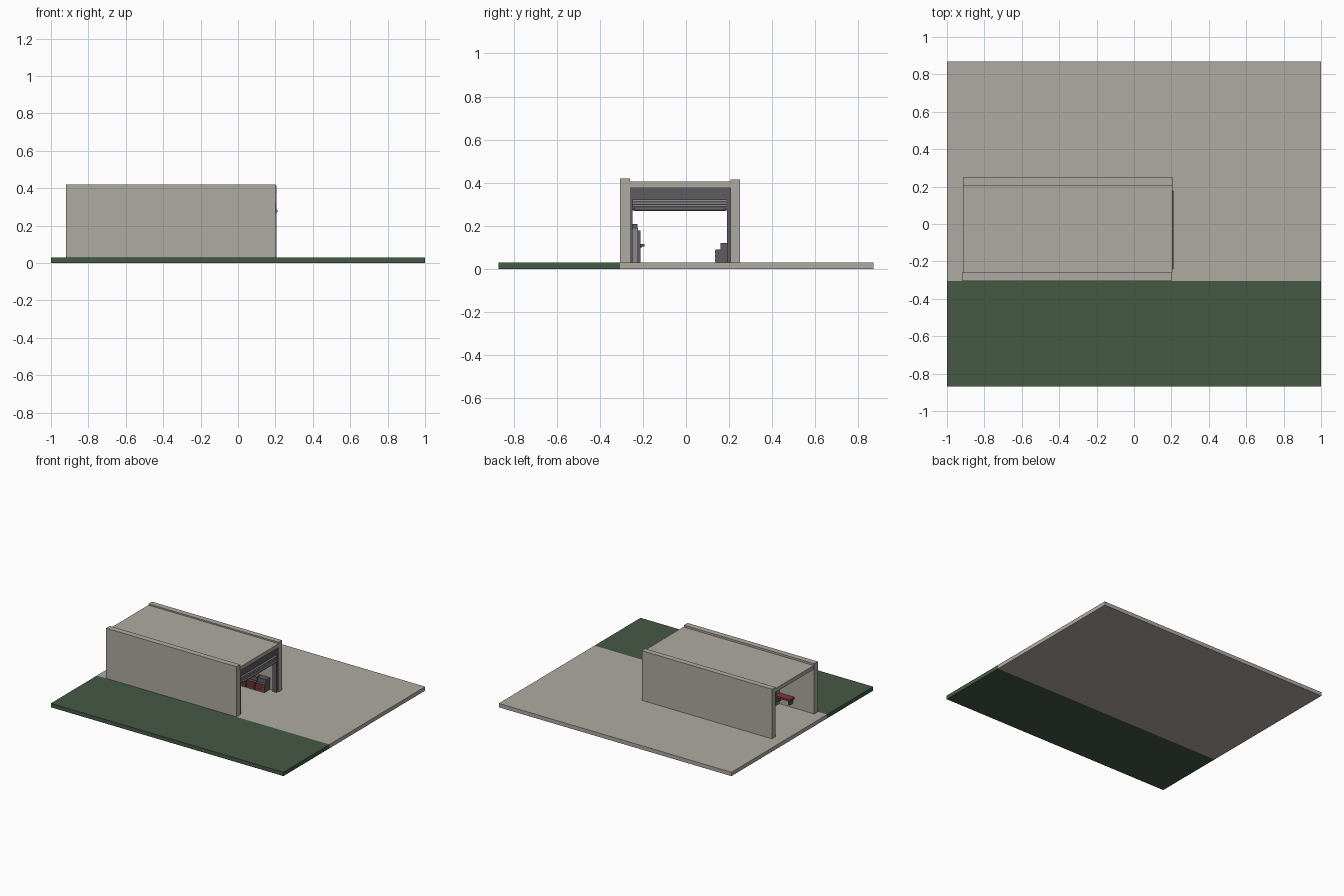
import bpy
import math

if "Cube" in bpy.data.objects:
    bpy.data.objects.remove(bpy.data.objects["Cube"])


def material(name, r, g, b):
    m = bpy.data.materials.new(name)
    m.diffuse_color = (r, g, b, 1)
    m.use_nodes = True
    m.node_tree.nodes["Principled BSDF"].inputs["Base Color"].default_value = m.diffuse_color
    return m


CONCRETE = material("concrete", 0.43, 0.40, 0.365)
GRASS = material("grass", 0.06, 0.10, 0.06)
DARK = material("dark_metal", 0.11, 0.11, 0.115)
STEEL = material("steel", 0.25, 0.25, 0.26)
RED = material("red_paint", 0.22, 0.04, 0.035)


def box(name, x, y, z, mat):
    """Box from (min, max) ranges on each axis."""
    bpy.ops.mesh.primitive_cube_add(size=1, location=[(a + b) / 2 for a, b in (x, y, z)])
    o = bpy.context.object
    o.name = name
    o.scale = [b - a for a, b in (x, y, z)]
    bpy.ops.object.transform_apply(location=False, rotation=False, scale=True)
    o.data.materials.append(mat)
    return o


def rod(name, centre, radius, length, axis, mat):
    rot = {"x": (0, math.pi / 2, 0), "y": (math.pi / 2, 0, 0), "z": (0, 0, 0)}[axis]
    bpy.ops.mesh.primitive_cylinder_add(vertices=16, radius=radius, depth=length,
                                        location=centre, rotation=rot)
    o = bpy.context.object
    o.name = name
    o.data.materials.append(mat)
    bpy.ops.object.shade_smooth_by_angle(angle=math.radians(40))
    return o


G = 0.03  # ground level

# Ground slabs
box("lawn", (-1, 1), (-0.87, -0.305), (0, G), GRASS)
box("paving", (-1, 1), (-0.305, 0.87), (0, G), CONCRETE)

# Garage shell, open at both ends
box("front_wall", (-0.92, 0.20), (-0.305, -0.26), (G, 0.42), CONCRETE)
box("back_wall", (-0.915, 0.205), (0.207, 0.25), (G, 0.415), CONCRETE)
box("roof", (-0.915, 0.205), (-0.26, 0.207), (0.375, 0.405), CONCRETE)

# Door frame
box("door_header", (0.185, 0.197), (-0.26, 0.207), (0.318, 0.375), DARK)
for side, y in (("left", (-0.26, -0.247)), ("right", (0.19, 0.207))):
    box("door_track_" + side, (0.165, 0.197), y, (G, 0.375), DARK)

# Raised shutter, with ribbed slats and a bottom bar
for i in range(4):
    rod(f"shutter_slat_{i}", (0.2, -0.03, 0.316 - i * 0.011), 0.006, 0.435, "y", STEEL)
box("shutter_backing", (0.192, 0.2), (-0.247, 0.19), (0.272, 0.322), DARK)
rod("shutter_bottom_bar", (0.204, -0.03, 0.278), 0.008, 0.42, "y", DARK)

# Stepped tool cabinets along the back wall
for i in range(3):
    x0, x1 = 0.055 - i * 0.08, 0.13 - i * 0.08
    box(f"cabinet_base_{i}", (x0, x1), (0.137, 0.205), (G, 0.09), DARK)
    box(f"cabinet_top_{i}", (x0, x1), (0.16, 0.205), (0.09, 0.122), DARK)
    for j in range(3):
        z = 0.036 + j * 0.018
        box(f"drawer_{i}_{j}", (x0 + 0.005, x1 - 0.005), (0.1345, 0.138), (z, z + 0.014), RED)

# Equipment stand on the front wall
box("stand_body", (-0.62, -0.5), (-0.26, -0.222), (G, 0.19), STEEL)
box("stand_cap", (-0.61, -0.51), (-0.25, -0.226), (0.19, 0.21), DARK)
box("stand_panel", (-0.6, -0.52), (-0.223, -0.212), (G, 0.18), DARK)
rod("stand_handle", (-0.56, -0.202, 0.11), 0.006, 0.02, "y", DARK)

# Wall bench with red top and supports
box("bench_top", (-0.75, -0.62), (-0.26, -0.203), (0.10, 0.115), RED)
for i, x in enumerate((-0.74, -0.64)):
    box(f"bench_support_{i}", (x, x + 0.012), (-0.255, -0.215), (0.065, 0.10), DARK)
